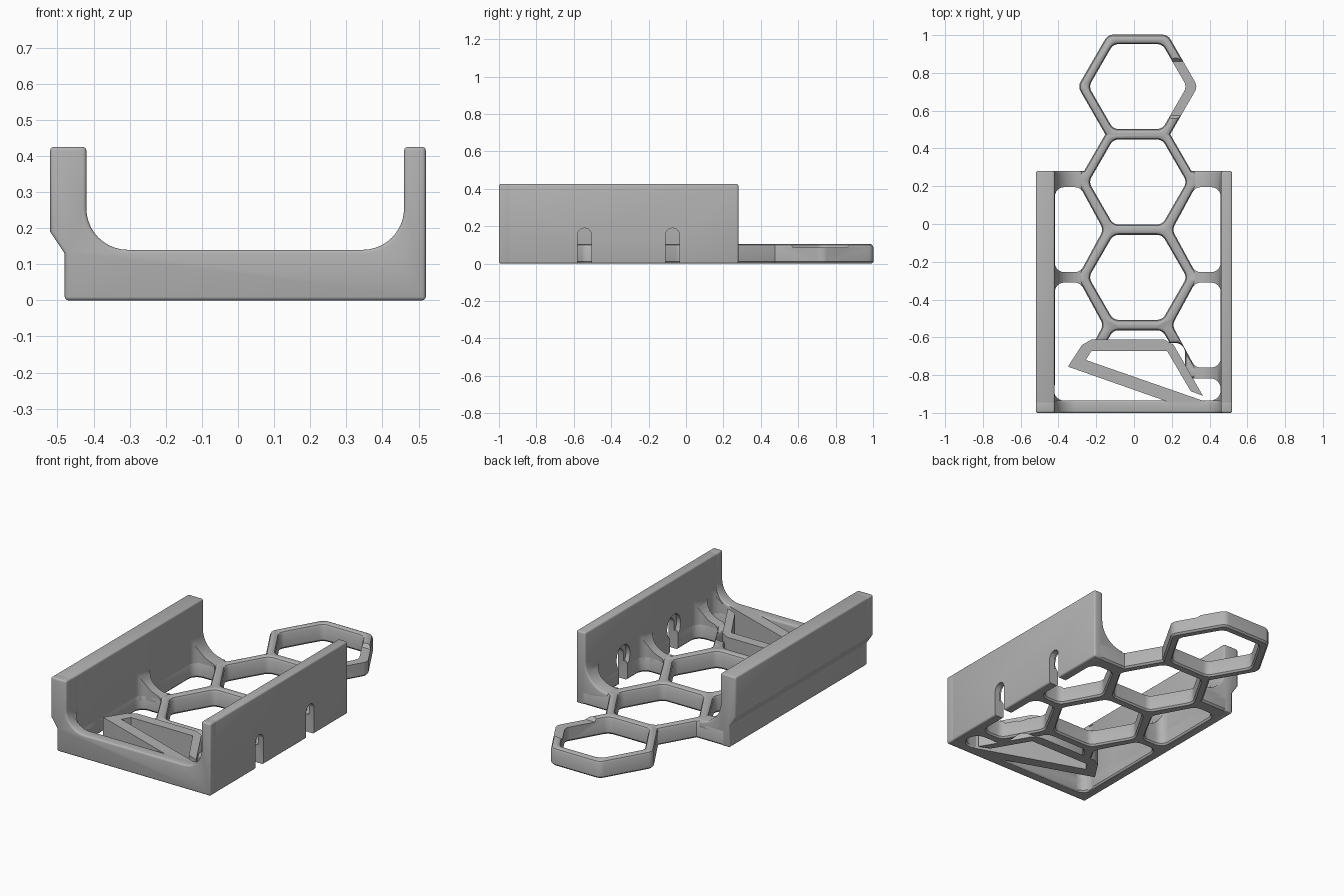
import bpy, bmesh, math
from mathutils import Vector

if "Cube" in bpy.data.objects:
    bpy.data.objects.remove(bpy.data.objects["Cube"])

grey = bpy.data.materials.new("plain grey")
grey.use_nodes = True
grey.diffuse_color = (0.45, 0.45, 0.45, 1)
grey.node_tree.nodes["Principled BSDF"].inputs["Base Color"].default_value = (0.45, 0.45, 0.45, 1)


def loft(name, rings):
    """Solid through matching rings of 3D points."""
    bm = bmesh.new()
    loops = [[bm.verts.new(p) for p in ring] for ring in rings]
    n = len(loops[0])
    for a, b in zip(loops, loops[1:]):
        for i in range(n):
            j = (i + 1) % n
            bm.faces.new((a[i], a[j], b[j], b[i]))
    bm.faces.new(loops[0])
    bm.faces.new(loops[-1])
    bmesh.ops.recalc_face_normals(bm, faces=bm.faces)
    mesh = bpy.data.meshes.new(name)
    bm.to_mesh(mesh)
    bm.free()
    mesh.materials.append(grey)
    ob = bpy.data.objects.new(name, mesh)
    bpy.context.collection.objects.link(ob)
    return ob


def rounded(core, r, steps=6):
    """Convex anticlockwise core outline grown by r with round corners."""
    pts, n = [], len(core)
    for i in range(n):
        p, q, s = (Vector(core[k % n]) for k in (i - 1, i, i + 1))
        a = math.atan2(*(q - p).yx) - math.pi / 2
        b = math.atan2(*(s - q).yx) - math.pi / 2
        turn = (b - a) % math.tau
        for k in range(steps + 1):
            t = a + turn * k / steps
            pts.append((q.x + r * math.cos(t), q.y + r * math.sin(t)))
    return pts


def upright(name, core, r, layers):
    return loft(name, [[(x, y, z) for x, y in rounded(core, r + d)] for z, d in layers])


def along_y(name, outline, y0, y1):
    return loft(name, [[(x, y, z) for x, z in outline] for y in (y0, y1)])


def activate(ob):
    bpy.ops.object.select_all(action='DESELECT')
    ob.select_set(True)
    bpy.context.view_layer.objects.active = ob


def bevel(ob, width):
    m = ob.modifiers.new("soft_edges", 'BEVEL')
    m.width, m.segments, m.limit_method, m.angle_limit = width, 3, 'ANGLE', math.radians(50)
    activate(ob)
    bpy.ops.object.modifier_apply(modifier=m.name)


def combine(ob, other, operation):
    m = ob.modifiers.new("combine", 'BOOLEAN')
    m.operation, m.solver, m.object = operation, 'EXACT', other
    activate(ob)
    bpy.ops.object.modifier_apply(modifier=m.name)
    bpy.data.objects.remove(other)


def box(x0, x1, y0, y1):
    return [(x0, y0), (x1, y0), (x1, y1), (x0, y1)]


def hexagon(cx, cy, apothem):
    r = apothem / math.cos(math.pi / 6)
    return [(cx + r * math.cos(k * math.pi / 3), cy + r * math.sin(k * math.pi / 3)) for k in range(6)]


# Honeycomb layout
MID, PITCH, HOLE, ROUND = 0.02, 0.505, 0.225, 0.05
LEFT, RIGHT = -0.419, 0.459
centres = [0.7275 - PITCH * k for k in range(4)]
holes = [(hexagon(MID, y, HOLE - ROUND), ROUND) for y in centres[:3]]
for wall, side in ((LEFT, 1), (RIGHT, -1)):
    for cy in (centres[1] - PITCH / 2, centres[2] - PITCH / 2):
        h, r = HOLE - ROUND, ROUND
        x = wall + side * r
        half = [(x, cy - h), (wall + side * 0.105, cy - h), (wall + side * 0.2, cy),
                (wall + side * 0.105, cy + h), (x, cy + h)]
        holes.append((half if side > 0 else half[::-1], r))
# Open bay behind the front bar
holes.append((box(LEFT + 0.05, 0.22, -0.885, -0.68), 0.05))
holes.append((box(LEFT + 0.05, RIGHT - 0.055, -0.88, -0.872), 0.055))
holes.append((hexagon(MID, centres[3], HOLE - ROUND)[:4] + [(-0.1, -0.88), (0.14, -0.88)], ROUND))
holes.append((box(LEFT + 0.05, -0.3, -0.885, -0.6), 0.05))

# Honeycomb floor with softened edges
solid = [(0, -0.01), (0.01, 0), (0.087, 0), (0.099, -0.006), (0.105, -0.018)]
floor = upright("honeycomb_floor", box(-0.44, 0.48, -0.96, 0.26), 0.02, solid)
for y in centres[:2]:
    combine(floor, upright("ring", hexagon(MID, y, 0.225), 0.05, solid), 'UNION')
flare = [(-0.05, 0.008), (0, 0.008), (0.01, 0), (0.087, 0), (0.099, 0.006), (0.105, 0.016), (0.15, 0.016)]
for core, r in holes:
    combine(floor, upright("hole", core, r, flare), 'DIFFERENCE')
# Shallow step on one side of the end ring
step = loft("step", [[(x, y, z) for y, z in ((0.575, 0.085), (0.86, 0.085), (0.9, 0.13), (0.535, 0.13))]
                     for x in (0.17, 0.45)])
combine(floor, step, 'DIFFERENCE')


def cove(x, side, r, floor_z):
    """Quarter curve from the floor up to a wall's inner face."""
    cx = x + side * r
    return [(cx - side * r * math.sin(t), floor_z + r - r * math.cos(t))
            for t in (k * math.pi / 20 for k in range(11))]


TOP = 0.425
outer_left = [(-0.42, TOP), (-0.52, TOP), (-0.52, 0.19), (-0.48, 0.13), (-0.48, 0)]
outer_right = [(0.52, 0), (0.52, TOP), (0.46, TOP)]

# Front frame: low bar curving up into both wall ends
front = along_y("front_frame", outer_left + outer_right + cove(0.46, -1, 0.115, 0.14)[::-1]
                + cove(-0.42, 1, 0.115, 0.14), -1, -0.935)
bevel(front, 0.01)

# Side walls, with coves left standing only on the ribs
left_wall = along_y("right_side_wall", outer_left + [(-0.42, 0), (-0.42, 0.06), (-0.275, 0.06)]
                    + cove(-0.42, 1, 0.145, 0.105), -0.97, 0.28)
right_wall = along_y("left_side_wall", outer_right + cove(0.46, -1, 0.145, 0.105)[::-1]
                     + [(0.315, 0.06), (0.46, 0.06), (0.46, 0)], -0.97, 0.28)
for wall in (left_wall, right_wall):
    bevel(wall, 0.01)
    for core, r in holes:
        combine(wall, upright("hole", core, r, [(-0.05, 0), (0.41, 0)]), 'DIFFERENCE')

# Cable slots with a round recess on the inner face
for y in (-0.543, -0.072):
    for part in (right_wall, floor):
        slot = rounded([(y, -0.1), (y, 0.152)], 0.038)
        combine(part, loft("slot", [[(x, a, b) for a, b in slot] for x in (0.44, 0.6)]), 'DIFFERENCE')
    recess = rounded([(y, 0.14), (y, 0.16)], 0.062)
    combine(right_wall, loft("recess", [[(x, a, b) for a, b in recess] for x in (0.44, 0.485)]), 'DIFFERENCE')

# Bent clip with a diagonal brace
clip_outline = [(-0.35, -0.755), (-0.275, -0.64), (-0.225, -0.612), (0.16, -0.612), (0.21, -0.64),
                (0.365, -0.91), (0.30, -0.885), (0.175, -0.672), (-0.225, -0.672), (-0.255, -0.72),
                (0.42, -0.955), (0.42, -0.98), (0.29, -0.98)]
clip = loft("bent_clip", [[(x, y, z) for x, y in clip_outline] for z in (0, 0.14)])

for ob in (floor, front, left_wall, right_wall, clip):
    activate(ob)
    bpy.ops.object.shade_smooth_by_angle(angle=math.radians(32))
